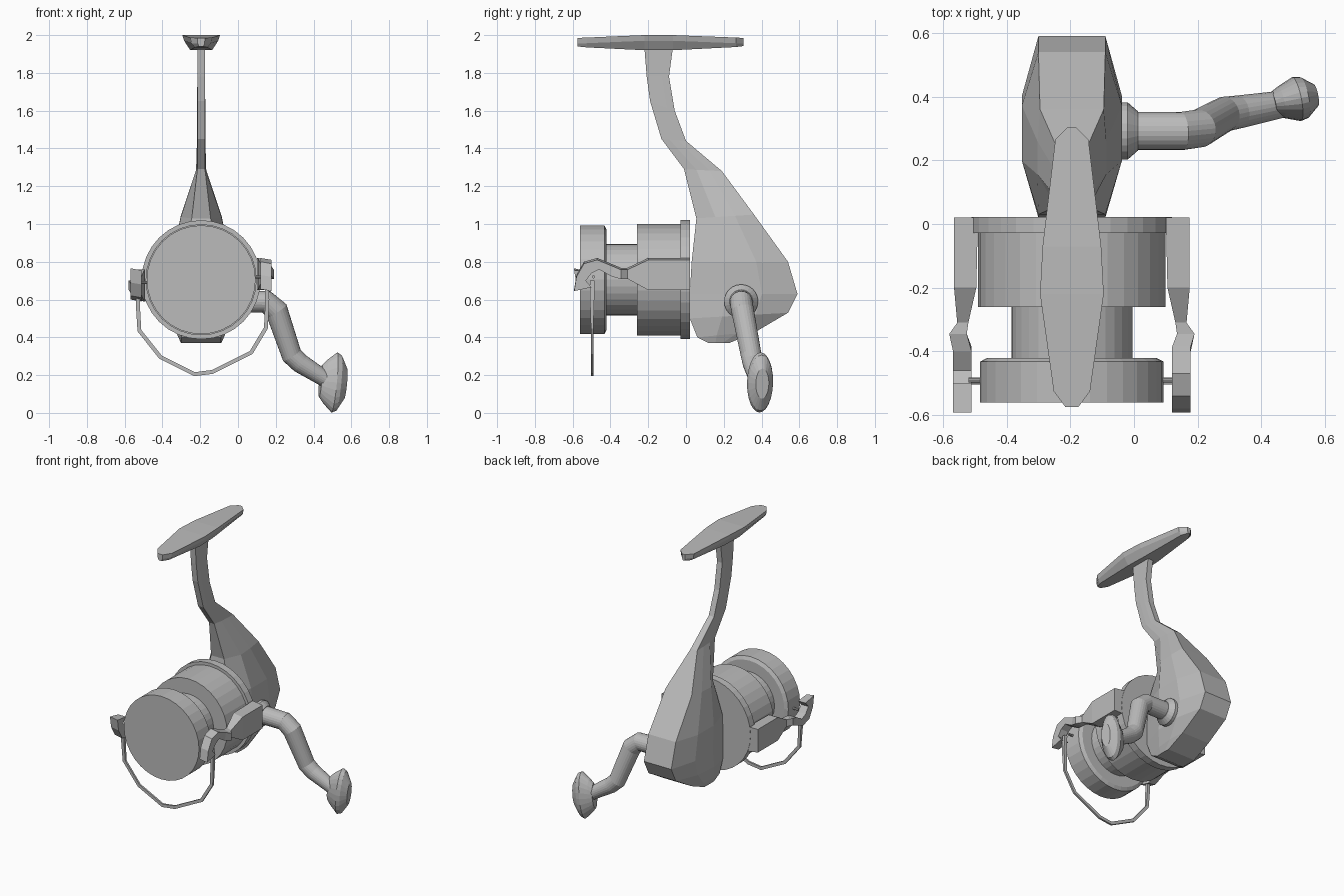
import bpy, bmesh, math
from mathutils import Vector, Matrix

if "Cube" in bpy.data.objects:
    bpy.data.objects.remove(bpy.data.objects["Cube"])

grey = bpy.data.materials.new("plain grey")
grey.diffuse_color = (0.5, 0.5, 0.5, 1)
grey.use_nodes = True
grey.node_tree.nodes["Principled BSDF"].inputs["Base Color"].default_value = grey.diffuse_color
AX, AZ = -0.195, 0.705          # spool axis, running along y


def loft(name, rings, closed=False):
    """Skin equal-length rings of points, capping the two ends."""
    bm = bmesh.new()
    vs = [[bm.verts.new(p) for p in r] for r in rings]
    n = len(vs[0])
    for a, b in zip(vs, vs[1:]):
        for i in range(n):
            j = (i + 1) % n
            bm.faces.new((a[i], a[j], b[j], b[i]))
    bm.faces.new(vs[0][::-1])
    bm.faces.new(vs[-1])
    bmesh.ops.recalc_face_normals(bm, faces=bm.faces)
    me = bpy.data.meshes.new(name)
    bm.to_mesh(me)
    bm.free()
    me.materials.append(grey)
    ob = bpy.data.objects.new(name, me)
    bpy.context.collection.objects.link(ob)
    return ob


def lathe(name, profile, centre, axis, squash=1.0, seg=32):
    """Revolve (distance, radius) pairs about an axis; squash narrows it sideways."""
    d = Vector(axis).normalized()
    side = d.cross(Vector((0, 0, 1))).normalized()
    up = side.cross(d)
    c = Vector(centre)
    angles = [2 * math.pi * i / seg for i in range(seg)]
    return loft(name, [[c + d * t + side * (r * squash * math.cos(a)) + up * (r * math.sin(a))
                        for a in angles] for t, r in profile])


def sweep(name, path, sizes, side, seg=20, turn=0.0):
    """Sweep an ellipse along a path; sizes are (across, along side) radii."""
    pts = [Vector(p) for p in path]
    rings = []
    for i, p in enumerate(pts):
        tin = (p - pts[max(i - 1, 0)]).normalized()
        tout = (pts[min(i + 1, len(pts) - 1)] - p).normalized()
        t = (tin + tout).normalized()
        s = Vector(side)
        s = (s - t * s.dot(t)).normalized()
        u = t.cross(s)
        a, b = sizes[i]
        rings.append([p + u * (a * math.cos(k)) + s * (b * math.sin(k))
                      for k in (turn + 2 * math.pi * j / seg for j in range(seg))])
    return loft(name, rings)


# gear housing and stem: front y, front z, back y, back z, half widths front/middle/back
body = [(-.22, 1.93, -.07, 1.93, .02, .02, .02), (-.208, 1.78, -.09, 1.78, .02, .02, .02),
        (-.19, 1.65, -.06, 1.60, .02, .022, .02), (-.13, 1.45, 0, 1.44, .02, .022, .02),
        (-.01, 1.29, .19, 1.28, .02, .027, .025), (.055, 1.03, .36, 1.05, .05, .108, .10),
        (.03, .80, .54, .80, .105, .157, .105), (.02, .63, .59, .63, .105, .157, .105),
        (.02, .50, .54, .53, .105, .155, .105), (.06, .40, .37, .43, .105, .125, .105),
        (.12, .37, .23, .37, .105, .107, .105)]
rings = []
for yf, zf, yb, zb, wf, wm, wb in body:
    half = [(wf, 0), (wm, .33), (wm, .67), (wb, 1)]
    pts = [(w, yf + (yb - yf) * f, zf + (zb - zf) * f) for w, f in half]
    rings.append([(AX + w, y, z) for w, y, z in pts] + [(AX - w, y, z) for w, y, z in pts[::-1]])
loft("housing_and_stem", rings)

# mounting foot: y, half width, bottom z, top z
foot = [(-.575, .02, 1.94, 1.985), (-.525, .057, 1.935, 1.987), (-.22, .1, 1.92, 2.0),
        (-.07, .092, 1.92, 2.0), (.265, .052, 1.937, 1.987), (.305, .012, 1.942, 1.985)]
loft("mounting_foot", [[(AX + w, y, t), (AX + w * .9, y, t - .03), (AX + w * .58, y, b),
                        (AX - w * .58, y, b), (AX - w * .9, y, t - .03), (AX - w, y, t)]
                       for y, w, b, t in foot])

# rotor, spool neck and spool lip
AXIS = (AX, 0, AZ)
lathe("rotor", [(.022, .315), (-.028, .315), (-.028, .294), (-.26, .294)], AXIS, (0, 1, 0))
lathe("spool_neck", [(-.25, .19), (-.435, .19)], AXIS, (0, 1, 0))
lathe("spool_lip", [(-.42, .265), (-.432, .288), (-.56, .288)], AXIS, (0, 1, 0))

# bail arms: upper (y, z), lower (y, z), inner and outer x
arm = [(.02, .82, .02, .65, .10, .175), (-.2, .82, -.2, .65, .105, .175),
       (-.31, .768, -.31, .71, .13, .165), (-.345, .768, -.345, .708, .135, .19),
       (-.385, .785, -.40, .725, .12, .178), (-.47, .82, -.46, .76, .12, .178),
       (-.54, .80, -.50, .74, .12, .178), (-.58, .73, -.53, .70, .12, .178),
       (-.592, .655, -.50, .665, .12, .178)]
half_turn = Matrix.Translation(AXIS) @ Matrix.Rotation(math.pi, 4, 'Y') @ Matrix.Translation(-Vector(AXIS))
for side, m in (("right", Matrix()), ("left", half_turn)):
    loft("bail_arm_" + side, [[m @ Vector(p) for p in
                               ((xi, y1, z1), (xo, y1, z1 - .01), (xo, y2, z2), (xi, y2, z2))]
                              for y1, z1, y2, z2, xi, xo in arm])
    pin = sweep("bail_pin_" + side, [m @ Vector((.08, -.49, AZ + .015)), m @ Vector((.13, -.49, AZ + .015))],
                [(.008, .008)] * 2, (0, 1, 0), 8)

# bail wire
wire = [(-.53, .66), (-.53, .57), (-.522, .435), (-.41, .295), (-.23, .205), (-.135, .217),
        (.07, .32), (.148, .45), (.155, .60), (.15, .70)]
sweep("bail_wire", [(x, -.497, z) for x, z in wire],
      [(.015, .016 if z > .5 else .009) for x, z in wire], (0, 1, 0), 4, math.pi / 4)

# crank collar, crank arm and knob
lathe("crank_collar", [(-.08, .09), (-.02, .09), (.012, .062)], (0, .292, .59), (1, 0, 0), seg=24)
sweep("crank_arm", [(-.05, .292, .59), (.15, .292, .588), (.205, .30, .54), (.285, .345, .305),
                    (.33, .352, .262), (.46, .375, .18)],
      [(.06, .06), (.06, .06), (.062, .06), (.055, .055), (.052, .052), (.043, .043)], (0, 1, 0), 24)
lathe("crank_knob", [(-.075, .085), (-.05, .115), (.0, .16), (.025, .148), (.062, .08)],
      (.51, .392, .161), (1, .2, -.1), .44, 24)
